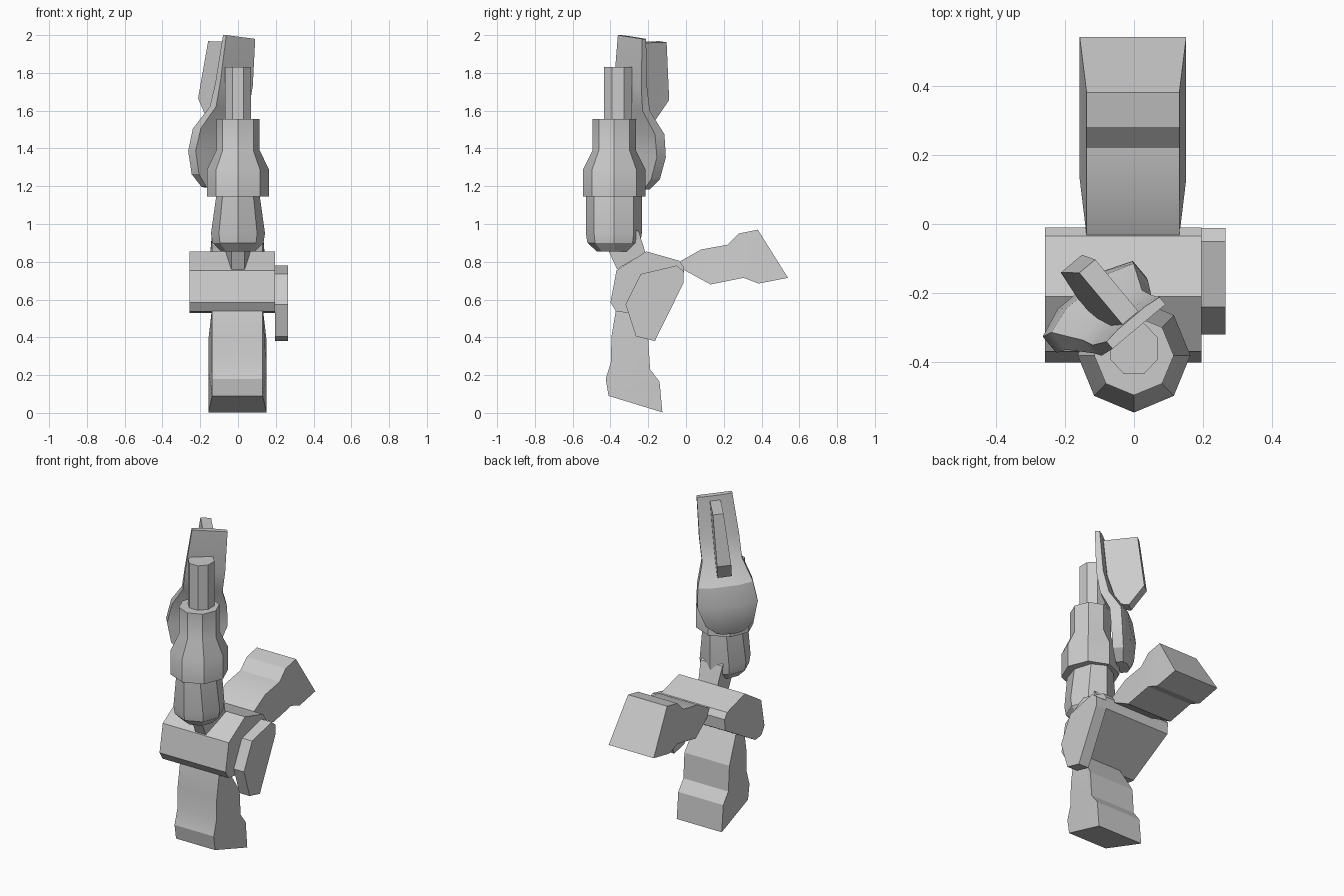
import bpy, bmesh, math
from mathutils import Vector

if "Cube" in bpy.data.objects:
    bpy.data.objects.remove(bpy.data.objects["Cube"])

grey = bpy.data.materials.new("light_grey")
grey.diffuse_color = (0.6, 0.6, 0.6, 1)
grey.use_nodes = True
grey.node_tree.nodes["Principled BSDF"].inputs["Base Color"].default_value = grey.diffuse_color


def finish(name, bm):
    bmesh.ops.recalc_face_normals(bm, faces=bm.faces)
    me = bpy.data.meshes.new(name)
    bm.to_mesh(me)
    bm.free()
    me.materials.append(grey)
    ob = bpy.data.objects.new(name, me)
    bpy.context.collection.objects.link(ob)
    bpy.context.view_layer.objects.active = ob
    ob.select_set(True)
    bpy.ops.object.shade_smooth_by_angle(angle=math.radians(25))
    ob.select_set(False)
    return ob


def loft(name, rings):
    """Skin a list of equal-length point rings and cap both ends."""
    bm = bmesh.new()
    vs = [[bm.verts.new(p) for p in r] for r in rings]
    n = len(rings[0])
    for a, b in zip(vs, vs[1:]):
        for i in range(n):
            j = (i + 1) % n
            bm.faces.new((a[i], a[j], b[j], b[i]))
    caps = [bm.faces.new(vs[0]), bm.faces.new(vs[-1])]
    bmesh.ops.triangulate(bm, faces=caps)
    return finish(name, bm)


def side_prism(name, pts, x=0.0):
    """Side profile of (y, z, half width) spread both ways along x."""
    return loft(name, [[(x + s * w, y, z) for y, z, w in pts] for s in (-1, 1)])


def flat(pts, w):
    return [(y, z, w) for y, z in pts]


def column(name, cy, rings, turn=0.0):
    """Eight-sided column from (z, x radius, y radius) rings."""
    ang = [turn + i * math.pi / 4 for i in range(8)]
    return loft(name, [[(rx * math.cos(a), cy + ry * math.sin(a), z) for a in ang]
                       for z, rx, ry in rings])


# Legs: one edge narrow, the other wide
N, W = 0.134, 0.154
side_prism("standing_leg",
           flat([(-.30, .56), (-.37, .55), (-.395, .40), (-.397, .27), (-.425, .18), (-.41, .09)], N)
           + flat([(-.125, .003), (-.14, .165), (-.19, .23), (-.20, .385)], W), -.003)
side_prism("raised_leg",
           flat([(-.035, .77), (-.035, .80), (.08, .865), (.22, .89), (.28, .95), (.38, .97)], N)
           + flat([(.54, .715), (.385, .685), (.305, .715), (.13, .68)], W), -.003)

# Hip block and the plate on its right end
side_prism("hip_block", flat([(-.40, .585), (-.368, .755), (-.21, .855), (-.035, .805), (-.01, .77),
                              (-.015, .70), (-.31, .53), (-.37, .537)], .226), -.031)
side_prism("hip_plate", flat([(-.05, .78), (-.24, .735), (-.32, .575), (-.265, .405),
                              (-.165, .38), (-.012, .69), (-.012, .75)], .035), .23)

# Waist link, narrow at the front
side_prism("waist", [(-.42, .88, .035), (-.365, .76, .035), (-.215, .85, .065),
                     (-.25, .96, .075), (-.32, 1.0, .06)])

# Eight-sided torso, collar and post
column("lower_torso", -.382, [(.855, .09, .09), (.90, .135, .14), (.95, .143, .148), (1.15, .115, .148)])
column("upper_torso", -.38, [(1.145, .163, .165), (1.29, .163, .165), (1.39, .115, .115), (1.555, .115, .115)])
column("post", -.36, [(1.5, .075, .08), (1.83, .075, .08)], math.pi / 8)

# Back piece lives in a turned frame: u sideways, d outward, leaning with height
T = math.radians(40)
U = Vector((math.cos(T), math.sin(T), 0))
D = Vector((-math.sin(T), math.cos(T), 0))


def place(u, d, z):
    lean = -.1 * (2 - z)
    return Vector((.005, -.285, z - .1 * u - .01)) + U * (u + lean) + D * d


# Shield: flat blade on top that bends out into a rounded lump
sections = [  # z, half width, inner d, edge d, outer d
    (2.00, .100, -.015, .012, .018), (1.75, .112, -.01, .03, .04), (1.62, .112, .01, .06, .08),
    (1.50, .155, .07, .135, .16), (1.38, .170, .08, .142, .175), (1.26, .135, .08, .14, .165),
    (1.20, .075, .085, .125, .145)]
loft("back_shield", [[place(*p, z) for p in ((-w, a), (w, a), (w, b), (w * .5, c), (-w * .5, c), (-w, b))]
                     for z, w, a, b, c in sections])

# Fin standing out from the middle of the blade
fin = [(0, 1.97, .03), (.215, 1.975, .03), (.25, 1.67, .04), (.16, 1.56, .04), (.05, 1.58, .04)]
loft("back_fin", [[place(s * w, d, z) for d, z, w in fin] for s in (-1, 1)])
